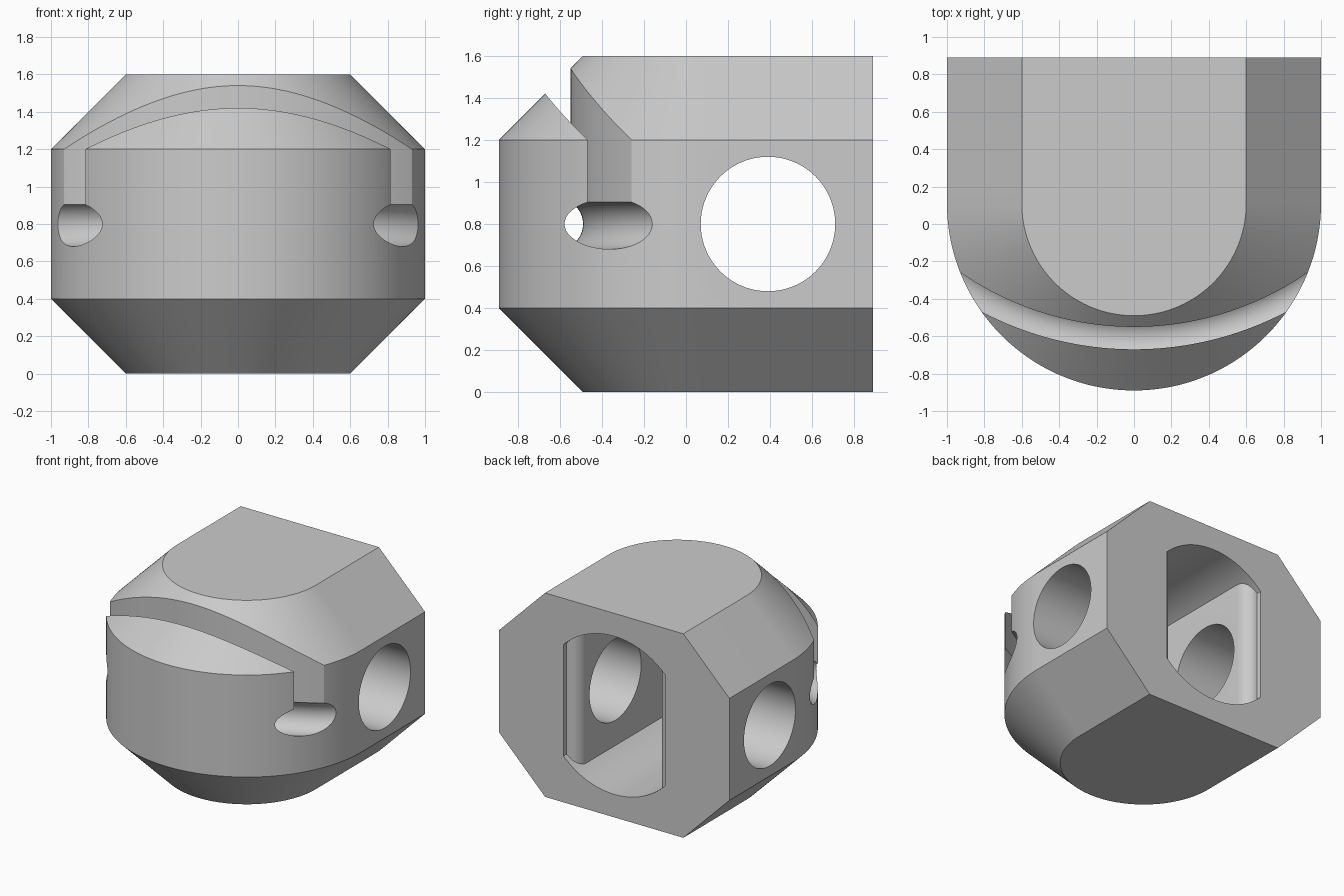
import bpy, bmesh
from math import sin, cos, pi, radians, sqrt, asin

default = bpy.data.objects.get("Cube")
if default:
    bpy.data.objects.remove(default, do_unlink=True)

grey = bpy.data.materials.new("plain grey")
grey.use_nodes = True
colour = (0.6, 0.6, 0.6, 1)
grey.diffuse_color = colour
grey.node_tree.nodes["Principled BSDF"].inputs["Base Color"].default_value = colour


def loft(name, rings):
    """Closed solid through rings of equal point count."""
    bm = bmesh.new()
    loops = [[bm.verts.new(p) for p in ring] for ring in rings]
    for a, b in zip(loops, loops[1:]):
        for i in range(len(a)):
            j = (i + 1) % len(a)
            bm.faces.new((a[i], a[j], b[j], b[i]))
    bm.faces.new(loops[0])
    bm.faces.new(loops[-1])
    bmesh.ops.recalc_face_normals(bm, faces=bm.faces)
    mesh = bpy.data.meshes.new(name)
    bm.to_mesh(mesh)
    bm.free()
    mesh.materials.append(grey)
    obj = bpy.data.objects.new(name, mesh)
    bpy.context.collection.objects.link(obj)
    return obj


def steps(start, end, count):
    return [start + (end - start) * i / count for i in range(count + 1)]


BACK, AXIS_Y, MID_Z = 0.89, 0.11, 0.8


# Body: U-shaped outline with a chamfer above and below
def u_outline(r, z):
    arc = [(r * cos(a), AXIS_Y + r * sin(a), z) for a in steps(0, -pi, 96)]
    return [(r, BACK, z)] + arc + [(-r, BACK, z)]


body = loft("body", [u_outline(r, z) for r, z in
                     ((0.6, 0), (1, 0.4), (1, 1.2), (0.6, 1.6))])


# Curved keyhole channel: round bore with a narrow slot opening upward
def keyhole(turn):
    bore, half, radius, centre_y = 0.12, 0.06, 1.69, 1.08
    gap = asin(half / bore)
    section = [(bore * sin(a), bore * cos(a)) for a in steps(gap, 2 * pi - gap, 40)]
    section += [(-half, 1.2), (half, 1.2)]
    return [((radius + u) * sin(turn), centre_y - (radius + u) * cos(turn), MID_Z + v)
            for u, v in section]


channel = loft("channel_cutter", [keyhole(a) for a in steps(radians(-46), radians(46), 80)])

# Cross hole from side to side
cross_hole = loft("cross_hole_cutter", [
    [(x, 0.39 + 0.32 * cos(a), MID_Z + 0.32 * sin(a)) for a in steps(0, 2 * pi, 72)[:-1]]
    for x in (-1.3, 1.3)])


# Rear pocket: round bore with flat sides and a rounded lip on each side
def pocket_section(w, y):
    top = [(x, y, MID_Z + sqrt(0.62 ** 2 - x * x)) for x in steps(-w, w, 32)]
    return top + [(x, y, 2 * MID_Z - z) for x, y, z in reversed(top)]


lip = [(0.44 - 0.1 * sin(t), 0.75 + 0.1 * cos(t)) for t in steps(0, pi / 2, 10)]
pocket = loft("pocket_cutter", [pocket_section(w, y)
                                for w, y in [(0.44, 1.0)] + lip + [(0.34, -0.2)]])

# Cut the openings
bpy.context.view_layer.objects.active = body
for cutter in (pocket, cross_hole, channel):
    cut = body.modifiers.new(cutter.name, 'BOOLEAN')
    cut.operation = 'DIFFERENCE'
    cut.solver = 'EXACT'
    cut.object = cutter
    bpy.ops.object.modifier_apply(modifier=cut.name)
    bpy.data.objects.remove(cutter, do_unlink=True)

# Smooth the curved walls, keep the edges crisp
bpy.ops.object.select_all(action='DESELECT')
body.select_set(True)
bpy.ops.object.shade_smooth_by_angle(angle=radians(25))
